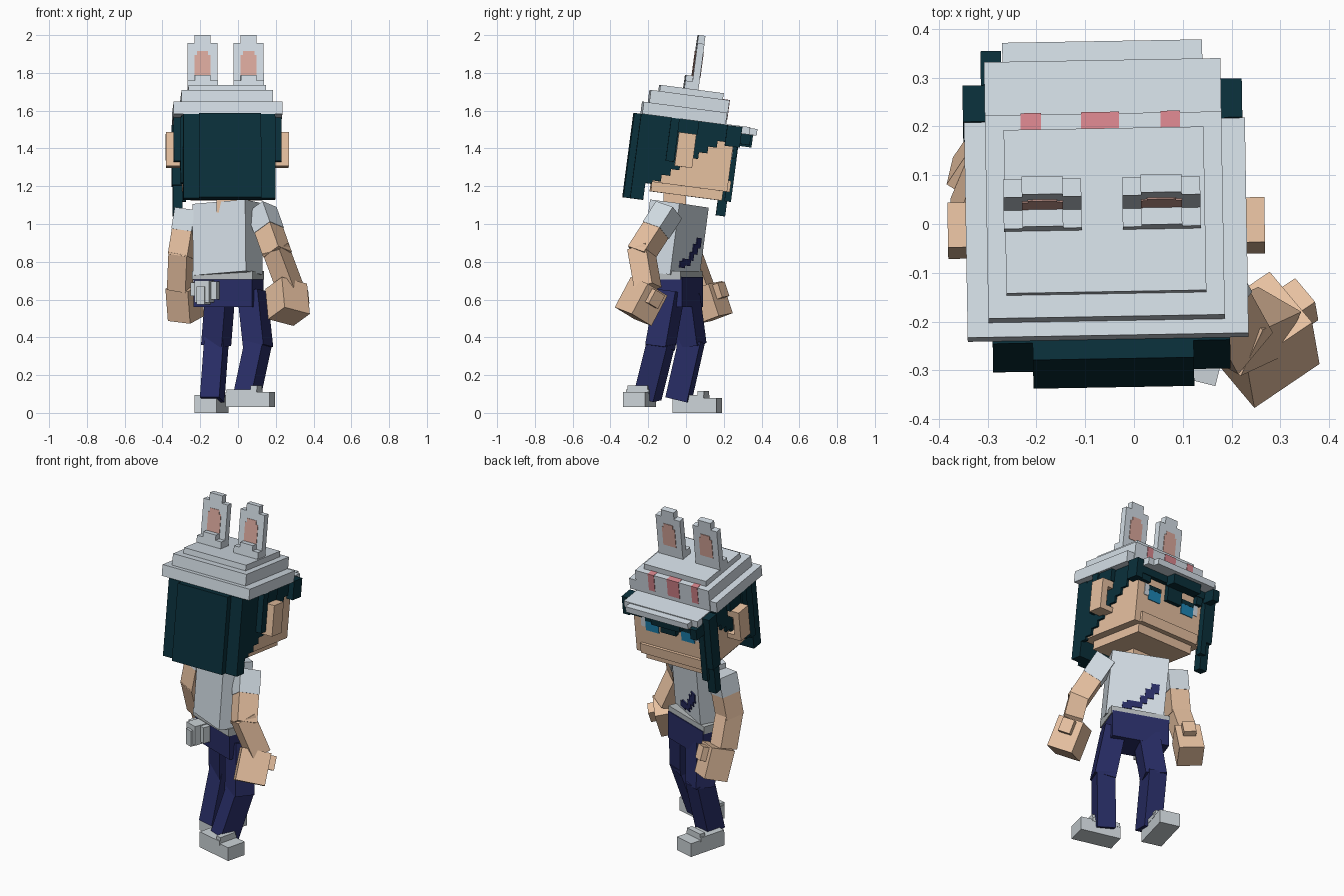
import bpy, bmesh, math
from mathutils import Matrix, Vector


def mat(name, r, g, b):
    m = bpy.data.materials.new(name)
    m.diffuse_color = (r, g, b, 1)
    return m


WHITE = mat("soft white", .66, .73, .79)
PALE = mat("pale grey", .60, .65, .68)
GREY = mat("light grey", .47, .50, .51)
SKIN = mat("skin", .81, .54, .36)
HAIR = mat("dark teal", .003, .029, .043)
NAVY = mat("navy", .021, .026, .13)
RED = mat("rose", .70, .24, .27)
PINK = mat("ear pink", .71, .40, .34)
BLUE = mat("eye blue", .013, .24, .47)


def boxes(name, material, ranges, M=Matrix()):
    """One object made of boxes given as x0,x1,y0,y1,z0,z1 in frame M."""
    bm = bmesh.new()
    for x0, x1, y0, y1, z0, z1 in ranges:
        T = Matrix.Translation(((x0 + x1) / 2, (y0 + y1) / 2, (z0 + z1) / 2))
        S = Matrix.Diagonal((x1 - x0, y1 - y0, z1 - z0, 1))
        bmesh.ops.create_cube(bm, size=1, matrix=M @ T @ S)
    me = bpy.data.meshes.new(name)
    bm.to_mesh(me)
    bm.free()
    me.materials.append(material)
    ob = bpy.data.objects.new(name, me)
    bpy.context.collection.objects.link(ob)
    return ob


def frame(a, b, yaw):
    """Frame at a, z axis toward b, turned by yaw degrees."""
    a, b = Vector(a), Vector(b)
    z = (b - a).normalized()
    y = Vector((-math.sin(math.radians(yaw)), math.cos(math.radians(yaw)), 0))
    x = y.cross(z).normalized()
    y = z.cross(x)
    R = Matrix((x, y, z)).transposed().to_4x4()
    return Matrix.Translation(a) @ R, (b - a).length


def limb(name, material, a, b, w, d, yaw, t0=0.0, t1=1.0):
    M, L = frame(a, b, yaw)
    boxes(name, material, [(-w/2, w/2, -d/2, d/2, L*t0, L*t1)], M)
    return M, L


# Head frame: slight turn and forward tilt; x is symmetric about 0
H = (Matrix.Translation((-.057, 0, 1.35)) @ Matrix.Rotation(math.radians(1), 4, 'Z')
     @ Matrix.Rotation(math.radians(-7.5), 4, 'X'))


def sym(ranges):
    return ranges + [(-r[1], -r[0]) + tuple(r[2:]) for r in ranges]


# Head, jaw and ears (outer plate joined at its rear, top and bottom)
boxes("head", SKIN, [(-.237, .237, -.20, .235, -.15, .19),
                     (-.19, .19, -.165, .215, -.20, -.15),
                     (-.20, .20, .235, .25, -.15, -.09)], H)
boxes("ears", SKIN, sym([(.285, .325, -.06, .033, -.05, .13),
                         (.237, .285, -.06, -.01, -.05, .13),
                         (.237, .285, -.01, .033, .09, .13),
                         (.237, .285, -.01, .033, -.05, -.02)]), H)
# Eyes as thin plates
boxes("eye_whites", WHITE, sym([(.15, .19, .23, .239, .02, .085)]), H)
boxes("irises", BLUE, sym([(.075, .16, .23, .24, .0, .06)]), H)
boxes("pupils_and_brows", HAIR, sym([(.075, .16, .23, .241, .06, .085)]), H)

# Hair: back slabs, stepped sides, fringe and locks
boxes("hair_back", HAIR, [(-.155, .175, -.305, -.27, -.25, .20),
                          (-.237, .25, -.27, -.20, -.25, .20),
                          (-.246, .246, -.21, .235, .16, .20)], H)
steps = []
for i in range(10):
    v = -.21 + i * .045
    steps.append((.23, .25, v, v + .045, -.16 + max(0, i - .5) * .036, .19))
boxes("hair_sides", HAIR, sym(steps), H)
boxes("hair_behind_ears", HAIR, sym([(.24, .285, -.11, -.065, -.03, .20),
                                     (.24, .275, -.065, .04, .13, .20)]), H)
boxes("fringe", HAIR, [(-.25, .25, .23, .265, .125, .20),
                       (-.055, .045, .23, .262, .03, .13),
                       (.17, .25, .23, .26, .09, .13),
                       (-.20, -.16, .23, .262, .08, .13),
                       (-.13, .06, .26, .325, .11, .165),
                       (-.252, -.21, .26, .34, .10, .165)], H)
boxes("temple_locks", HAIR, [(.24, .283, .19, .27, .09, .20),
                             (-.29, -.24, .19, .265, -.12, .20),
                             (-.285, -.235, .20, .25, -.28, -.12),
                             (-.25, -.215, .235, .27, -.20, .17)], H)

# Stepped hat with a peak
boxes("hat", WHITE, [(-.288, .288, -.265, .18, .20, .265),
                     (-.245, .24, -.235, .185, .20, .332),
                     (-.207, .203, -.188, .15, .33, .365)], H)
boxes("hat_peak", WHITE, [(-.245, .24, .18, .312, .165, .205),
                          (-.207, .203, .31, .352, .165, .20)], H)
boxes("hat_marks", RED, [(x0, x1, .148, .188, .23, .334) for x0, x1 in
                         ((-.172, -.13), (-.048, .03), (.115, .155))], H)
# Upright hat ears with a low step behind each
for side, cx in (("left", -.13), ("right", .114)):
    boxes(side + "_hat_ear", WHITE,
          [(cx - .08, cx + .08, -.022, .015, .36, .61),
           (cx - .042, cx + .042, -.022, .015, .61, .653),
           (cx - .08, cx + .08, -.06, -.022, .36, .405),
           (cx - .042, cx + .042, -.06, -.022, .405, .435)], H)
    boxes(side + "_hat_ear_lining", PINK,
          [(cx - .042, cx + .042, -.025, .018, .43, .545),
           (cx - .03, cx + .03, -.025, .018, .545, .568)], H)

# Neck and torso
boxes("neck", SKIN, [(-.115, .005, -.12, 0, 1.06, 1.20)])
T, L = limb("shirt", WHITE, (-.054, -.085, .73), (-.058, -.035, 1.108), .32, .18, -29)
boxes("shirt_motif", NAVY,
      [(x0, x1, .08, .096, z0, z1) for x0, x1, z0, z1 in
       ((.02, .075, .045, .08), (-.035, .05, .06, .095), (-.06, -.02, .09, .135),
        (-.095, -.045, .125, .18), (-.12, -.075, .16, .215))], T)

# Hips, hem and tail
P = Matrix.Translation((-.053, -.055, 0)) @ Matrix.Rotation(math.radians(-20), 4, 'Z')
boxes("hips", NAVY, [(-.165, .165, -.08, .095, .56, .72)], P)
boxes("shirt_hem", GREY, [(-.17, .17, -.09, .09, .705, .75)], P)
boxes("tail", PALE, [(-.165, -.115, -.125, -.08, .62, .69),
                     (-.13, -.05, -.16, -.08, .585, .70),
                     (-.06, -.02, -.125, -.08, .60, .695),
                     (-.115, -.07, -.175, -.08, .575, .67)], P)

# Arms: shoulder, elbow, wrist, hand start and end, yaw, hand yaw and size
arms = {
    "right": ((.125, -.09, 1.075), (.205, -.235, .85), (.28, -.20, .65),
              (.255, -.195, .67), (.27, -.28, .51), -30, -50, .15, .165),
    "left": ((-.262, .03, 1.075), (-.30, .015, .84), (-.308, .085, .65),
             (-.288, .10, .67), (-.275, .155, .50), -20, -32, .14, .14),
}
for side, (sh, el, wr, h0, h1, yaw, hyaw, hw, hd) in arms.items():
    limb(side + "_sleeve", WHITE, sh, el, .115, .12, yaw, 0, .48)
    limb(side + "_upper_arm", SKIN, sh, el, .11, .115, yaw, .45, 1.05)
    limb(side + "_forearm", SKIN, el, wr, .105, .11, yaw, -.1, .95)
    M, L = limb(side + "_hand", SKIN, h0, h1, hw, hd, hyaw)
    # the hand axis points down, so pick the outward front side for the thumb
    boxes(side + "_thumb", SKIN, [(-.035, .035, hd/2, hd/2 + .035, .01, .09)], M)

# Legs: hip, knee, ankle, thigh yaw, shin yaw
legs = {
    "left": ((-.095, -.005, .62), (-.115, .028, .37), (-.137, -.04, .07), -25, -14),
    "right": ((.075, -.085, .64), (.105, -.135, .36), (.045, -.205, .08), -25, -25),
}
for side, (hip, knee, ankle, yaw, syaw) in legs.items():
    limb(side + "_thigh", NAVY, hip, knee, .12, .12, yaw, 0, 1.05)
    limb(side + "_shin", NAVY, knee, ankle, .105, .12, syaw, -.06, 1)

# Shoes: centre, turn
for side, c, yaw in (("left", (-.14, .06, 0), -15), ("right", (.065, -.245, .03), -104)):
    F = Matrix.Translation(c) @ Matrix.Rotation(math.radians(yaw), 4, 'Z')
    boxes(side + "_shoe", PALE, [(-.06, .06, -.12, .12, 0, .08),
                                 (-.062, .062, -.115, .05, .07, .095),
                                 (-.055, .055, .015, .05, .08, .115)], F)
